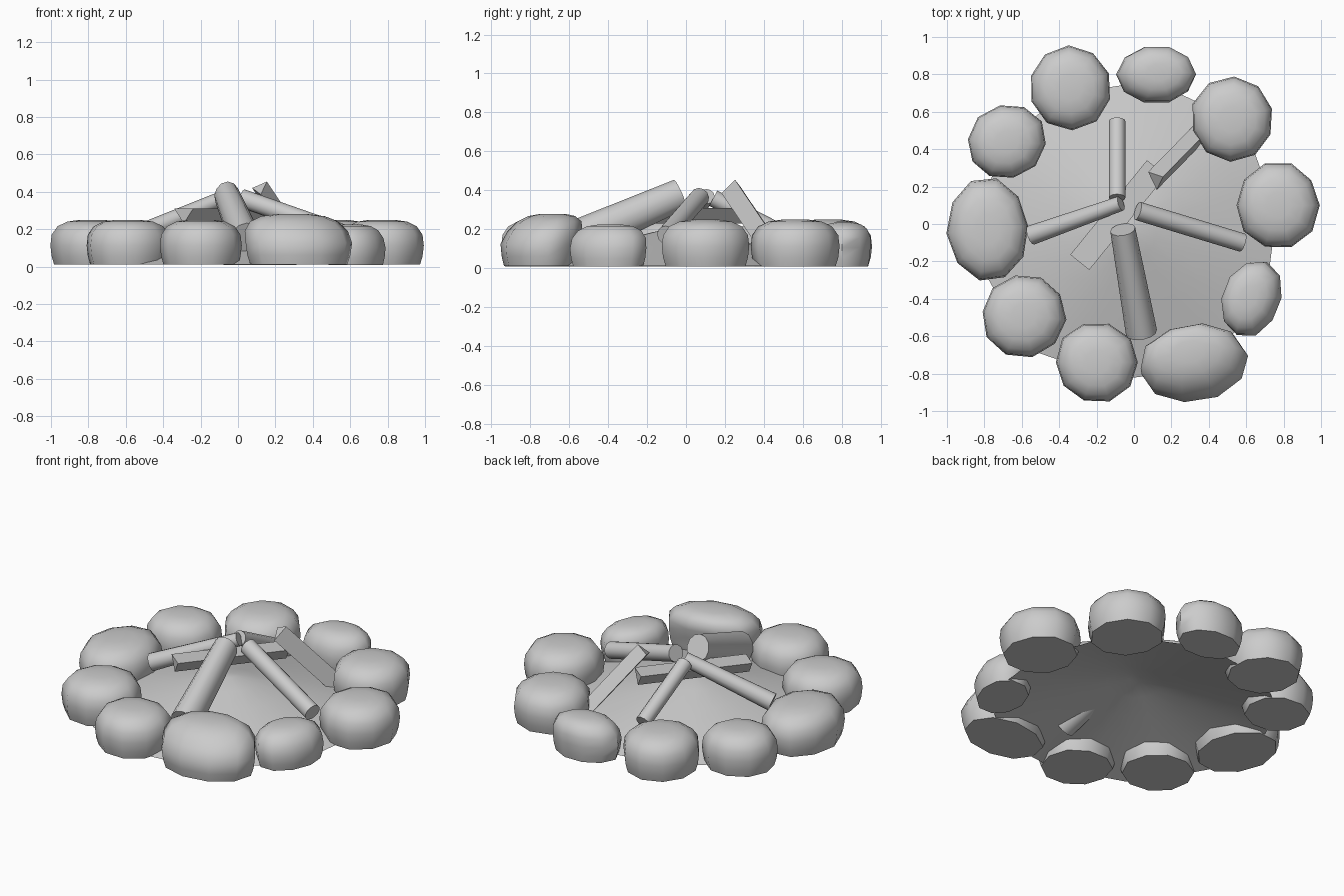
import bpy, bmesh, random
from math import sin, cos, pi, radians
from mathutils import Vector

if "Cube" in bpy.data.objects:
    bpy.data.objects.remove(bpy.data.objects["Cube"])

random.seed(4)


def loft(name, rings, cap_start=True, cap_end=True, angle=40):
    """Skin a series of closed rings and cap the ends."""
    bm = bmesh.new()
    vr = [[bm.verts.new(p) for p in ring] for ring in rings]
    n = len(vr[0])
    for a, b in zip(vr, vr[1:]):
        for i in range(n):
            j = (i + 1) % n
            bm.faces.new((a[i], a[j], b[j], b[i]))
    if cap_start:
        bm.faces.new(vr[0][::-1])
    if cap_end:
        bm.faces.new(vr[-1])
    if cap_start and cap_end:
        bmesh.ops.recalc_face_normals(bm, faces=bm.faces[:])
    me = bpy.data.meshes.new(name)
    bm.to_mesh(me)
    bm.free()
    me.shade_smooth()
    me.set_sharp_from_angle(angle=radians(angle))
    ob = bpy.data.objects.new(name, me)
    bpy.context.collection.objects.link(ob)
    return ob


def stone(name, x, y, rx, ry, h, rot=0, lean=(0, 0)):
    """Rounded boulder with a flat base; lean shifts the crown sideways."""
    profile = [(0.04, .91), (.22, .97), (.45, 1.0), (.68, .97),
               (.86, .83), (.96, .60), (1.0, .30)]
    n = 10
    jit = [random.uniform(.985, 1.03) for _ in range(n)]
    t = radians(rot)
    rings = []
    for f, s in profile:
        k = max(0, f - .45)
        ring = []
        for i in range(n):
            a = 2 * pi * i / n
            px, py = rx * s * jit[i] * cos(a), ry * s * jit[i] * sin(a)
            ring.append((x + px * cos(t) - py * sin(t) + lean[0] * k,
                         y + px * sin(t) + py * cos(t) + lean[1] * k, h * f))
        rings.append(ring)
    return loft(name, rings, angle=50)


def log(name, p0, p1, section, s0=1.0, s1=1.0):
    """Extrude a (side, up) section from p0 to p1 with a taper."""
    p0, p1 = Vector(p0), Vector(p1)
    d = (p1 - p0).normalized()
    side = d.cross(Vector((0, 0, 1))).normalized()
    up = side.cross(d)
    return loft(name, [[p + side * u * s + up * v * s for u, v in section]
                       for p, s in ((p0, s0), (p1, s1))])


def oval(rx, ry, n=12):
    return [(rx * cos(2 * pi * i / n), ry * sin(2 * pi * i / n)) for i in range(n)]


# Ring of stones: x, y, half sizes, height, turn, crown lean
stones = [
    (-.34, .73, .22, .225, .25, 20, (0, 0)),
    (.12, .80, .21, .155, .235, 0, (.02, .02)),
    (.525, .56, .22, .225, .25, 15, (0, 0)),
    (.77, .10, .222, .23, .25, 0, (0, 0)),
    (.63, -.40, .21, .155, .225, 68, (-.03, .02)),
    (.325, -.755, .29, .195, .28, 10, (-.06, .13)),
    (-.20, -.74, .22, .215, .25, 0, (0, 0)),
    (-.59, -.49, .225, .22, .25, 30, (0, 0)),
    (-.78, -.03, .218, .275, .25, 5, (0, 0)),
    (-.68, .44, .215, .195, .245, 30, (0, 0)),
]
for i, s in enumerate(stones):
    stone(f"ring_stone_{i + 1}", *s)

# Conical ash bed, open underneath
N, R, H = 20, .79, .205
wob = [random.uniform(.98, 1.03) for _ in range(N)]
bed = []
for f in (1, .8, .6, .4, .2, .04):
    bed.append([(-.035 + R * f * w * cos(2 * pi * i / N),
                 -.03 + R * f * w * sin(2 * pi * i / N),
                 .012 + H * (1 - f ** 1.08)) for i, w in enumerate(wob)])
loft("ash_bed", bed, cap_start=False, angle=60)

# Leaning logs
log("front_log", (-.06, -.03, .38), (.04, -.58, .14), oval(.075, .09), .9, 1.12)
log("right_log", (.02, .07, .365), (.58, -.10, .17), oval(.05, .05))
log("left_log", (-.07, .11, .37), (-.55, -.06, .165), oval(.05, .05), .8, 1.05)
log("back_log", (-.09, .14, .36), (-.09, .55, .15), oval(.044, .044))

# Split pieces: flat-topped wedge lying level, and a steep wedge at the back right
log("split_plank", (.12, .30, .31), (-.29, -.205, .31),
    [(.065, 0), (-.065, 0), (0, -.08)])
log("split_stick", (.115, .24, .42), (.36, .49, .05),
    [(-.055, .0), (.02, .05), (.045, -.05)])
